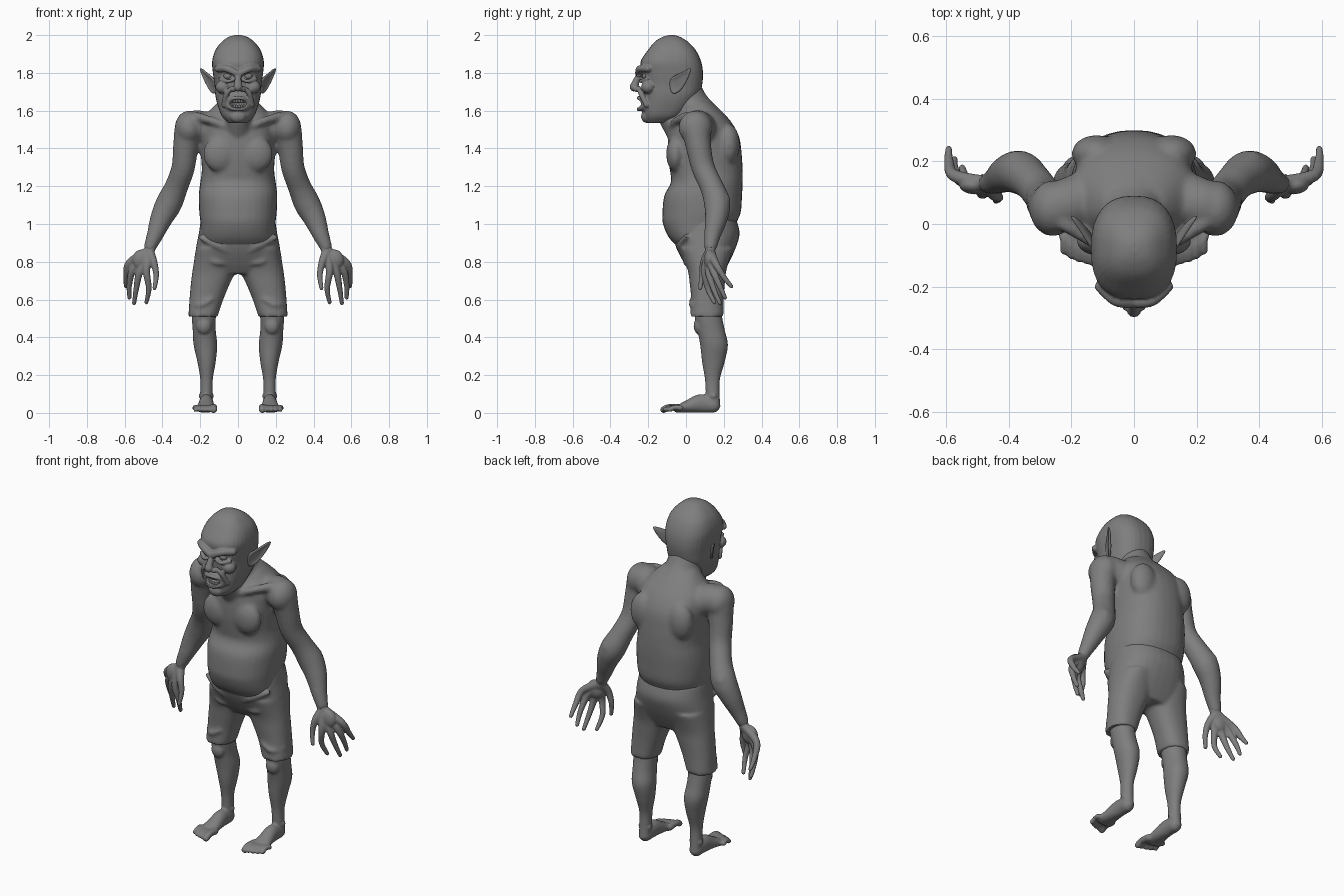
import bpy, bmesh, math
from mathutils import Vector, Matrix

cube = bpy.data.objects.get("Cube")
if cube:
    bpy.data.objects.remove(cube)

skin = bpy.data.materials.new("grey skin")
skin.use_nodes = True
GREY = (0.21, 0.21, 0.21, 1)
skin.diffuse_color = GREY
skin.node_tree.nodes["Principled BSDF"].inputs["Base Color"].default_value = GREY


def spline(rows, steps=5):
    """Smooth curve through rows of any length."""
    out = []
    for i in range(len(rows) - 1):
        a, b, c, d = (rows[max(i - 1, 0)], rows[i], rows[i + 1], rows[min(i + 2, len(rows) - 1)])
        for k in range(steps):
            t = k / steps
            out.append([q + t / 2 * (r - p + t * (2 * p - 5 * q + 4 * r - s + t * (3 * (q - r) + s - p)))
                        for p, q, r, s in zip(a, b, c, d)])
    return out + [list(rows[-1])]


def skin_rings(bm, rings):
    loops = [[bm.verts.new(p) for p in ring] for ring in rings]
    n = len(loops[0])
    for a, b in zip(loops, loops[1:]):
        for i in range(n):
            bm.faces.new((a[i], a[(i + 1) % n], b[(i + 1) % n], b[i]))
    bm.faces.new(loops[0])
    bm.faces.new(loops[-1])


def stack(bm, rows, power=2.3, n=32):
    """Level cross-sections, each given as height, x range and y range."""
    rings = []
    for z, x0, x1, y0, y1 in spline(rows):
        ring = []
        for i in range(n):
            c, s = math.cos(math.tau * i / n), math.sin(math.tau * i / n)
            c = math.copysign(abs(c) ** (2 / power), c)
            s = math.copysign(abs(s) ** (2 / power), s)
            ring.append(((x0 + x1 + (x1 - x0) * c) / 2, (y0 + y1 + (y1 - y0) * s) / 2, z))
        rings.append(ring)
    skin_rings(bm, rings)


def centred(rows):
    return [(z, -w, w, y0, y1) for z, w, y0, y1 in rows]


def tube(bm, points, n=16):
    """Round-ended sweep; each point is x, y, z, radius and optional second radius."""
    rows = spline([p if len(p) == 5 else (*p, p[3]) for p in points])
    pos = [Vector(r[:3]) for r in rows]
    last = len(rows) - 1
    tans = [(pos[min(i + 1, last)] - pos[max(i - 1, 0)]).normalized() for i in range(last + 1)]
    axis = min((Vector((1, 0, 0)), Vector((0, 1, 0))), key=lambda a: max(abs(t.dot(a)) for t in tans))
    spots = [(p, t, r[3], r[4]) for p, t, r in zip(pos, tans, rows)]

    def cap(spot, sign):
        p, t, a, b = spot
        return [(p + t * sign * min(a, b) * d, t, a * f, b * f) for d, f in ((0.5, 0.87), (0.85, 0.5), (0.98, 0.2))]
    spots = cap(spots[0], -1)[::-1] + spots + cap(spots[-1], 1)
    rings = []
    for p, t, a, b in spots:
        u = (axis - t * axis.dot(t)).normalized()
        v = t.cross(u)
        rings.append([p + u * a * math.cos(math.tau * i / n) + v * b * math.sin(math.tau * i / n)
                      for i in range(n)])
    skin_rings(bm, rings)


def ball(bm, centre, radii):
    bmesh.ops.create_uvsphere(bm, u_segments=20, v_segments=12, radius=1,
                              matrix=Matrix.Translation(centre) @ Matrix.Diagonal((*radii, 1)))


def both_sides(bm):
    made = bmesh.ops.duplicate(bm, geom=bm.verts[:] + bm.edges[:] + bm.faces[:])["geom"]
    for v in made:
        if isinstance(v, bmesh.types.BMVert):
            v.co.x *= -1


def finish(name, bm, voxel=0, relax=0, flip=False, cutter=None, setup=None):
    """Make an object, fuse its pieces and bake the modifiers."""
    if flip:
        for v in bm.verts:
            v.co.x *= -1
    bmesh.ops.recalc_face_normals(bm, faces=bm.faces[:])
    mesh = bpy.data.meshes.new(name)
    bm.to_mesh(mesh)
    bm.free()
    ob = bpy.data.objects.new(name, mesh)
    bpy.context.collection.objects.link(ob)
    if voxel:
        m = ob.modifiers.new("fuse", "REMESH")
        m.mode, m.voxel_size = "VOXEL", voxel
        m = ob.modifiers.new("relax", "SMOOTH")
        m.factor, m.iterations = 0.5, relax
    if cutter:
        m = ob.modifiers.new("cut", "BOOLEAN")
        m.operation, m.solver, m.object = "DIFFERENCE", "EXACT", cutter
    if setup:
        setup(ob)
    if ob.modifiers:
        deps = bpy.context.evaluated_depsgraph_get()
        baked = bpy.data.meshes.new_from_object(ob.evaluated_get(deps))
        ob.modifiers.clear()
        ob.data = baked
    ob.data.materials.clear()
    ob.data.materials.append(skin)
    ob.data.shade_smooth()
    ob.data.set_sharp_from_angle(angle=math.radians(50))
    return ob


# Torso, neck and arms, fused together
bm = bmesh.new()
tube(bm, [(.13, .09, 1.49, .09), (.245, .055, 1.52, .08), (.275, .065, 1.42, .068), (.29, .09, 1.3, .062),
          (.325, .135, 1.2, .062), (.365, .165, 1.11, .07), (.405, .16, 1.03, .06),
          (.44, .14, .94, .044), (.465, .13, .88, .034)], 24)
ball(bm, (.26, .05, 1.51), (.075, .09, .09))           # shoulder cap
ball(bm, (.375, .205, 1.12), (.035, .03, .045))        # elbow
ball(bm, (.095, -.055, 1.37), (.09, .05, .095))        # chest muscle
ball(bm, (.12, .225, 1.42), (.08, .06, .11))           # shoulder blade
tube(bm, [(.03, -.075, 1.5, .018), (.12, -.06, 1.54, .02), (.22, .0, 1.57, .025)])
both_sides(bm)
stack(bm, centred([(.85, .18, -.01, .22), (.92, .195, -.085, .25), (1.0, .198, -.122, .265),
                   (1.06, .205, -.125, .29), (1.15, .208, -.115, .297), (1.22, .2, -.08, .3),
                   (1.28, .192, -.085, .3), (1.36, .195, -.095, .296), (1.46, .2, -.095, .282),
                   (1.54, .195, -.075, .24), (1.6, .15, -.04, .185), (1.65, .1, -.02, .13)]))
tube(bm, [(0, .1, 1.52, .12), (0, .03, 1.62, .1), (0, -.02, 1.72, .095)], 24)
tube(bm, [(0, -.02, 1.46, .07), (0, -.08, 1.57, .07)])  # throat
finish("torso_and_arms", bm, .011, 5)

# Hands: a fan of bones from the wrist, each ending in a finger
FINGERS = [((.485, .1, .755), (.472, .115, .66), (.485, .15, .585)),
           ((.52, .12, .75), (.538, .145, .66), (.55, .18, .58)),
           ((.553, .14, .765), (.575, .175, .68), (.575, .207, .61)),
           ((.575, .155, .795), (.592, .2, .72), (.593, .24, .67)),
           ((.447, .095, .8), (.433, .085, .73), (.442, .075, .66))]
for side in ("left", "right"):
    bm = bmesh.new()
    for knuckle, middle, tip in FINGERS:
        tube(bm, [(.46, .13, .9, .027), (.47, .128, .86, .026), (*knuckle, .02),
                  (*middle, .015), (*tip, .011)])
    ball(bm, (.51, .125, .81), (.05, .03, .055))
    finish(side + "_hand", bm, .005, 3, side == "right")

# Shorts
bm = bmesh.new()
stack(bm, [(.87, .01, .222, -.03, .25), (.76, .012, .24, .008, .215), (.68, .045, .25, .02, .205),
           (.6, .078, .257, .027, .2), (.51, .108, .263, .022, .2)])
tube(bm, [(.02, -.015, .84, .014), (.1, -.035, .88, .016), (.2, .0, .93, .014)])   # folds
tube(bm, [(.03, .015, .79, .012), (.12, .0, .8, .016), (.2, .03, .84, .01)])
tube(bm, [(.14, .03, .6, .01), (.2, .03, .57, .014), (.25, .08, .58, .01)])
both_sides(bm)
stack(bm, centred([(1.03, .196, -.06, .265), (.95, .208, -.07, .284), (.87, .223, -.05, .262),
                   (.79, .23, -.008, .225), (.735, .18, .03, .195)]))
finish("shorts", bm, .01, 4)

# Legs and feet
for side in ("left", "right"):
    bm = bmesh.new()
    stack(bm, [(.03, .135, .2, .11, .183), (.1, .135, .2, .105, .178), (.18, .133, .2, .1, .18),
               (.27, .118, .215, .085, .205), (.36, .11, .235, .075, .222), (.44, .118, .24, .06, .205),
               (.52, .117, .245, .045, .19), (.62, .115, .24, .05, .185)], 2.1)
    ball(bm, (.18, .07, .46), (.04, .03, .045))        # kneecap
    ball(bm, (.168, .145, .09), (.042, .025, .022))    # ankle bones
    tube(bm, [(.168, .145, .04, .036, .04), (.168, .08, .05, .038, .05),
              (.17, .01, .034, .046, .034), (.175, -.045, .02, .055, .02)])
    for i in range(5):
        x, tip = .128 + .024 * i, -.118 + .002 * i * i
        r = .021 if i == 0 else .015
        tube(bm, [(x + .004, -.03, .026, r), (x, tip + .03, .03, r * .85), (x, tip, .017, r * .9)])
    finish(side + "_leg", bm, .007, 3, side == "right")

# Cutter for eye sockets, nostrils and the open mouth
bm = bmesh.new()
ball(bm, (.053, -.252, 1.783), (.034, .032, .016))
ball(bm, (.013, -.278, 1.697), (.007, .01, .012))
both_sides(bm)
ball(bm, (0, -.258, 1.637), (.05, .05, .023))
cutter = finish("face_cutter", bm)
cutter.hide_render = True

# Head with brow, cheeks, nose, lips and chin
bm = bmesh.new()
tube(bm, [(.012, -.25, 1.798, .02), (.06, -.243, 1.822, .019), (.108, -.2, 1.822, .018)])   # brow
tube(bm, [(.022, -.235, 1.765, .009), (.055, -.238, 1.756, .01), (.095, -.21, 1.768, .01)])  # eye bag
tube(bm, [(.03, -.25, 1.72, .012), (.06, -.238, 1.69, .014), (.075, -.208, 1.63, .014)])     # cheek fold
ball(bm, (.08, -.2, 1.725), (.04, .038, .035))
ball(bm, (.024, -.258, 1.713), (.016, .02, .015))
both_sides(bm)
stack(bm, centred([(1.535, .05, -.205, -.09), (1.57, .085, -.222, -.02), (1.62, .105, -.225, .03),
                   (1.68, .12, -.222, .07), (1.74, .125, -.225, .086), (1.8, .133, -.235, .09),
                   (1.86, .137, -.24, .08), (1.92, .12, -.202, .052), (1.965, .085, -.165, .01),
                   (1.99, .05, -.125, -.03), (2.0, .015, -.09, -.06)]), 2.5)
tube(bm, [(0, -.24, 1.8, .016), (0, -.262, 1.76, .018), (0, -.275, 1.725, .024)])
ball(bm, (0, -.205, 1.64), (.075, .042, .06))
ball(bm, (0, -.208, 1.57), (.045, .03, .035))
for z, bow in ((1.667, .02), (1.608, -.02)):
    tube(bm, [(-.06, -.212, z - bow, .011), (-.03, -.24, z - bow / 4, .012), (0, -.25, z, .011),
              (.03, -.24, z - bow / 4, .012), (.06, -.212, z - bow, .011)])
finish("head", bm, .005, 3, cutter=cutter)
bpy.data.objects.remove(cutter)

# Eyes and teeth
bm = bmesh.new()
ball(bm, (.053, -.21, 1.783), (.024, .022, .02))
both_sides(bm)
finish("eyes", bm)
bm = bmesh.new()
for z in (1.652, 1.621):
    for i in range(6):
        x = (i - 2.5) * .013
        ball(bm, (x, -.236 + 8 * x * x, z), (.007, .007, .011))
finish("teeth", bm)

# Pointed ears: a cupped outline, thickened and rounded
OUTLINE = [(.12, -.09, 1.735), (.132, -.085, 1.778), (.165, -.03, 1.797), (.213, .04, 1.845),
           (.187, .012, 1.775), (.165, -.01, 1.73), (.14, -.045, 1.69), (.12, -.078, 1.685)]


def thicken(ob):
    ob.modifiers.new("thick", "SOLIDIFY").thickness = .014
    ob.modifiers["thick"].offset = 0
    ob.modifiers.new("round", "SUBSURF").levels = 2


for side in ("left", "right"):
    bm = bmesh.new()
    rim = [bm.verts.new(p) for p in OUTLINE]
    cup = Vector((.128, -.035, 1.745))
    inner = [bm.verts.new(v.co.lerp(cup, .4)) for v in rim]
    for i in range(len(rim)):
        j = (i + 1) % len(rim)
        bm.faces.new((rim[i], rim[j], inner[j], inner[i]))
    bmesh.ops.poke(bm, faces=[bm.faces.new(inner)])
    finish(side + "_ear", bm, flip=side == "right", setup=thicken)
